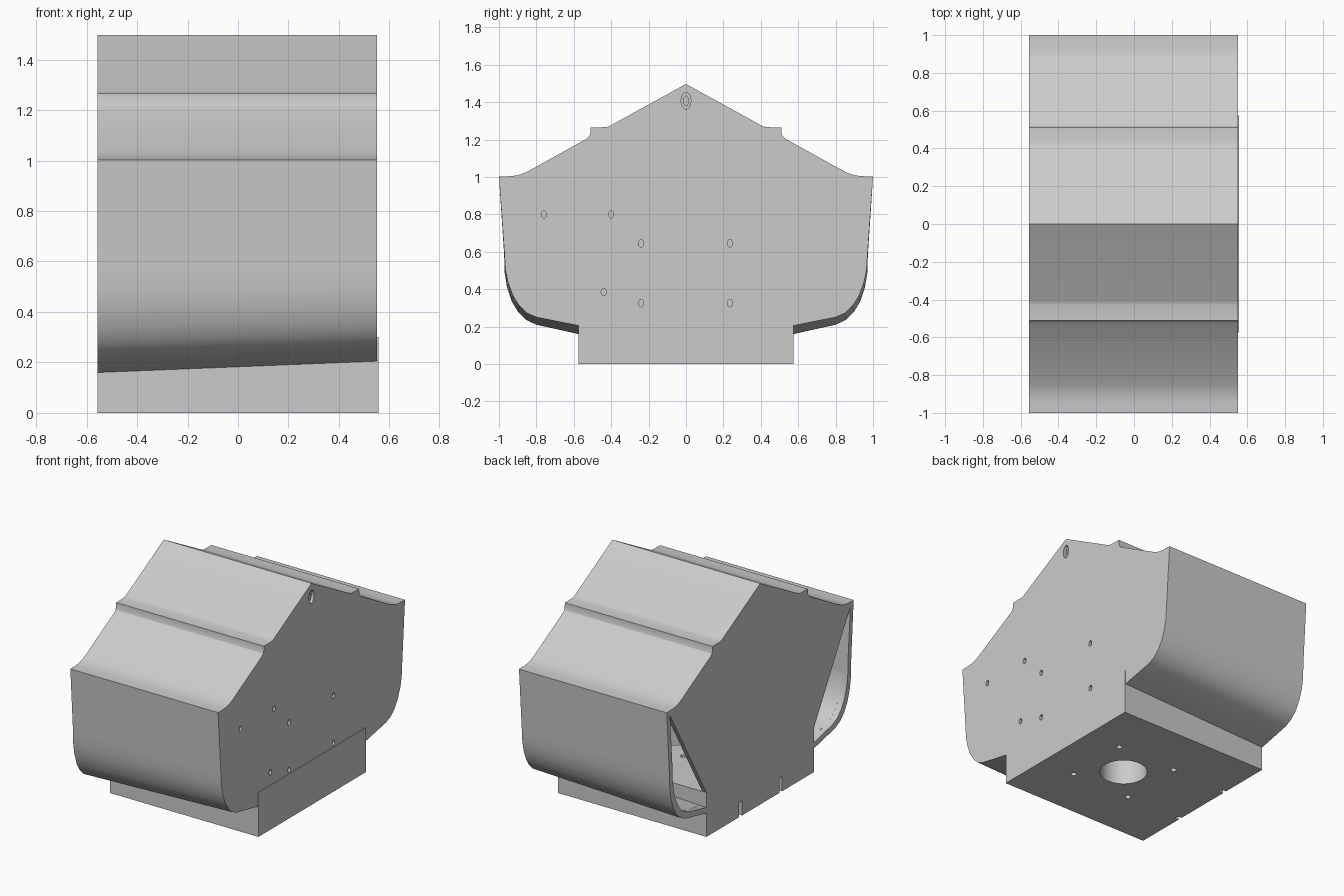
import bpy, bmesh, math

if "Cube" in bpy.data.objects:
    bpy.data.objects.remove(bpy.data.objects["Cube"], do_unlink=True)

grey = bpy.data.materials.new("plain grey")
grey.use_nodes = True
GREY = (0.6, 0.6, 0.6, 1)
grey.diffuse_color = GREY
grey.node_tree.nodes["Principled BSDF"].inputs["Base Color"].default_value = GREY

LEFT, RIGHT = -0.556, 0.551   # outer faces of the two end panels
WALL = 0.03


def loft(name, ring_a, ring_b, xa, xb):
    """Solid between two matching (y, z) outlines at xa and xb."""
    bm = bmesh.new()
    a = [bm.verts.new((xa, y, z)) for y, z in ring_a]
    b = [bm.verts.new((xb, y, z)) for y, z in ring_b]
    n = len(a)
    for i in range(n):
        j = (i + 1) % n
        bm.faces.new((a[i], a[j], b[j], b[i]))
    bm.faces.new(a[::-1])
    bm.faces.new(b)
    bmesh.ops.recalc_face_normals(bm, faces=bm.faces)
    me = bpy.data.meshes.new(name)
    bm.to_mesh(me)
    bm.free()
    me.materials.append(grey)
    ob = bpy.data.objects.new(name, me)
    bpy.context.collection.objects.link(ob)
    return ob


def box(name, x0, x1, y0, y1, z0, z1):
    ring = [(y0, z0), (y1, z0), (y1, z1), (y0, z1)]
    return loft(name, ring, ring, x0, x1)


def ellipse_cut(y, z, ry, rz, x0, x1, n):
    ring = [(y + ry * math.cos(2 * math.pi * i / n),
             z + rz * math.sin(2 * math.pi * i / n)) for i in range(n)]
    return loft("hole_cutter", ring, ring, x0, x1)


def round_cut(x, y, r, n):
    bpy.ops.mesh.primitive_cylinder_add(vertices=n, radius=r, depth=1, location=(x, y, 0.2))
    return bpy.context.object


def mirrored(half):
    """Close a +y half outline whose first point lies on the ridge."""
    return half + [(-y, z) for y, z in reversed(half[1:])]


def cut(target, cutters):
    bpy.context.view_layer.objects.active = target
    for c in cutters:
        c.hide_render = True
        mod = target.modifiers.new("cut", 'BOOLEAN')
        mod.operation, mod.solver, mod.object = 'DIFFERENCE', 'EXACT', c
        bpy.ops.object.modifier_apply(modifier=mod.name)
        bpy.data.objects.remove(c, do_unlink=True)


def smooth(ob):
    bpy.ops.object.select_all(action='DESELECT')
    ob.select_set(True)
    bpy.context.view_layer.objects.active = ob
    bpy.ops.object.shade_smooth_by_angle(angle=math.radians(25))


# Outlines: stepped gable roof, then side walls curving in to the base
roof = [(0, 1.497), (0.40, 1.277), (0.415, 1.27), (0.43, 1.266), (0.51, 1.265),
        (0.511, 1.235), (0.517, 1.218), (0.53, 1.205), (0.82, 1.044), (0.86, 1.023),
        (0.90, 1.009), (0.94, 1.004), (1.0, 1.003)]
wing_right = [(0.97, 0.58), (0.965, 0.50), (0.95, 0.43), (0.925, 0.365),
              (0.892, 0.312), (0.85, 0.272), (0.80, 0.25), (0.575, 0.205)]
wing_left = [(0.972, 0.58), (0.97, 0.49), (0.957, 0.41), (0.932, 0.335),
             (0.897, 0.277), (0.855, 0.236), (0.80, 0.21), (0.575, 0.16)]


def inner(wing):
    return [(y * 0.966, z + 0.035) for y, z in wing]


# Housing shell, hollow inside
shell = loft("housing_shell", mirrored(roof + wing_left), mirrored(roof + wing_right),
             LEFT, RIGHT)
ceiling = [(0, 1.455), (0.83, 1.0), (0.965, 0.97)]
cutters = [
    loft("cavity", mirrored(ceiling + inner(wing_left)), mirrored(ceiling + inner(wing_right)),
         LEFT + WALL, RIGHT - WALL),
    box("base_socket", -1, 1, -0.575, 0.575, -0.1, 0.3),
]

# Triangular side openings in the left end panel
for s in (1, -1):
    ring = [(s * y, z) for y, z in [(0.965, 0.97)] + inner(wing_left) + [(0.57, 0.29)]]
    cutters.append(loft("opening", ring, ring, LEFT - 0.1, LEFT + WALL + 0.01))

# Screw holes and stepped cable hole in the right end panel
for y, z in [(-0.76, 0.8), (-0.4, 0.8), (-0.24, 0.645), (0.235, 0.645),
             (-0.44, 0.385), (-0.24, 0.325), (0.235, 0.325)]:
    cutters.append(ellipse_cut(y, z, 0.014, 0.02, 0.45, 0.65, 12))
cutters.append(ellipse_cut(0, 1.407, 0.026, 0.044, RIGHT - 0.02, 0.65, 24))
cutters.append(ellipse_cut(0, 1.407, 0.013, 0.025, 0.45, 0.65, 24))
cut(shell, cutters)
smooth(shell)

# Base block with centre bore, bolt holes and two edge notches
base = box("base_block", LEFT, 0.556, -0.575, 0.575, 0, 0.3)
HOLE_X = 0.085
cutters = [round_cut(HOLE_X, 0, 0.146, 48)]
for sx in (1, -1):
    for sy in (1, -1):
        cutters.append(round_cut(HOLE_X + sx * 0.22, sy * 0.22, 0.018, 16))
for y in (-0.22, 0.21):
    cutters.append(box("notch", -1, LEFT + 0.03, y - 0.015, y + 0.015, -0.1, 0.1))
cut(base, cutters)
smooth(base)
